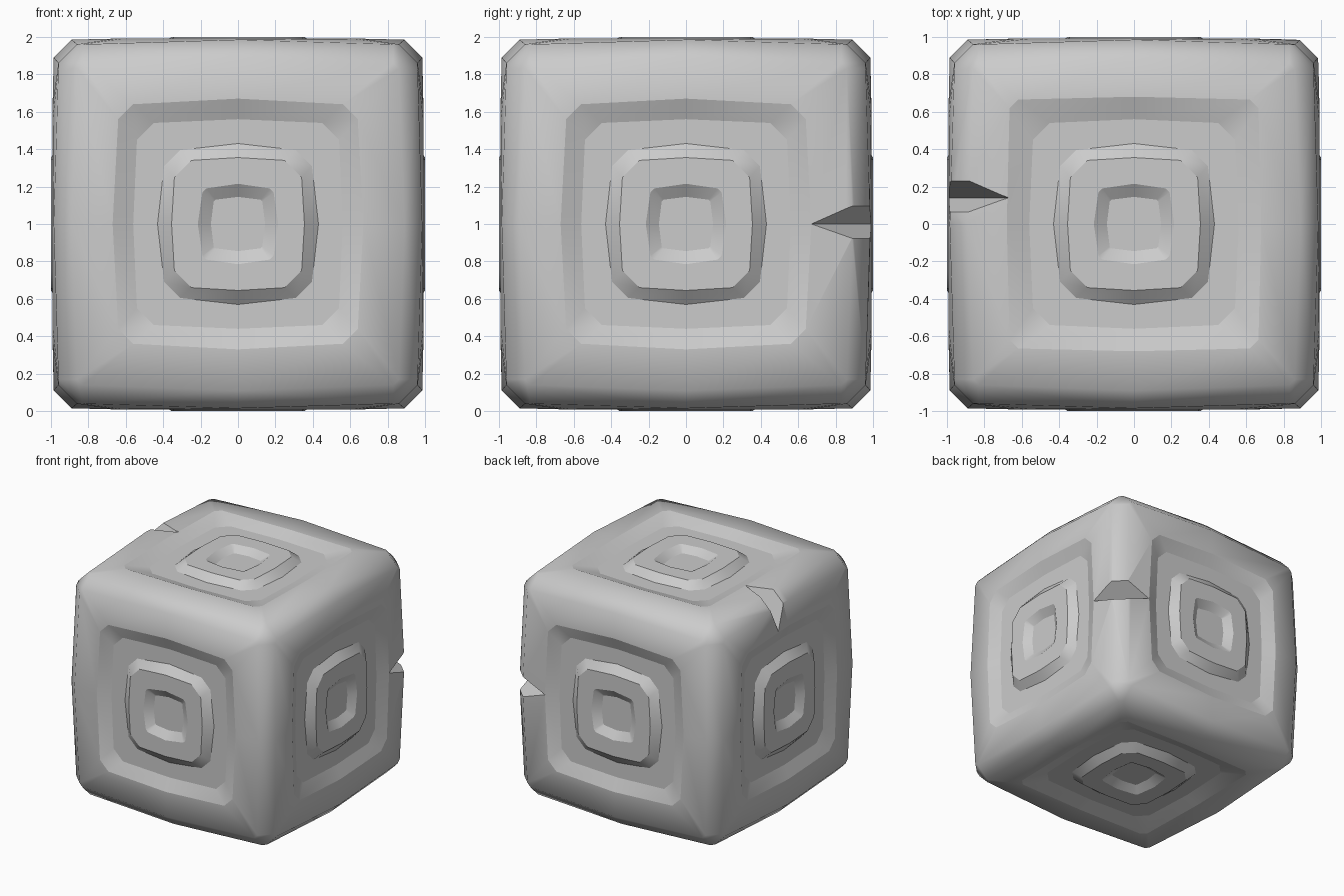
import bpy, bmesh
from mathutils import Vector

if "Cube" in bpy.data.objects:
    bpy.data.objects.remove(bpy.data.objects["Cube"])

# Concentric carving: (side middle, corner long, corner short, height)
RINGS = [(.89, .86, .83, .96), (.67, .64, .56, .99), (.56, .54, .45, .945),
         (.43, .395, .31, .945), (.355, .34, .25, 1.0),
         (.215, .19, .17, 1.0), (.145, .13, .12, .955)]
SQUARE_RING = (.68, .665, .62, .99)      # squarer outer groove, top and bottom


def ring_points(m, a, b):
    quarter = [(m, 0), (a, b), (b, a)]
    pts = []
    for _ in range(4):
        pts += quarter
        quarter = [(-y, x) for x, y in quarter]
    return pts


def make_object(name, bm):
    bmesh.ops.recalc_face_normals(bm, faces=bm.faces)
    mesh = bpy.data.meshes.new(name)
    bm.to_mesh(mesh)
    bm.free()
    ob = bpy.data.objects.new(name, mesh)
    bpy.context.collection.objects.link(ob)
    return ob


# Stone block: carved rings on six faces
bm = bmesh.new()
panels = []
for axis in range(3):
    for sign in (-1, 1):
        n = Vector((0, 0, 0))
        n[axis] = sign
        u = Vector((0, 0, 0))
        u[(axis + 1) % 3] = 1
        v = n.cross(u)
        loops = []
        for i, ring in enumerate(RINGS):
            m, a, b, h = SQUARE_RING if (i == 1 and axis == 2) else ring
            loop = []
            for k, (x, y) in enumerate(ring_points(m, a, b)):
                height = .985 if (i == 0 and k % 3 == 0) else h
                loop.append(bm.verts.new(u * x + v * y + n * height))
            loops.append(loop)
        panels.append(loops)

# Rounded edges and corners: hull around the outer rings, caps removed
outer = [vert for loops in panels for vert in loops[0]]
bmesh.ops.convex_hull(bm, input=outer)
owner = {vert: i for i, loops in enumerate(panels) for vert in loops[0]}
caps = [f for f in bm.faces if len({owner.get(x, -1) for x in f.verts}) == 1]
for f in caps:
    bm.faces.remove(f)
for e in [e for e in bm.edges if not e.link_faces]:
    bm.edges.remove(e)

for loops in panels:
    for p, q in zip(loops, loops[1:]):
        for k in range(12):
            j = (k + 1) % 12
            bm.faces.new((p[k], p[j], q[j], q[k]))
    bm.faces.new(loops[-1])
for f in bm.faces:
    f.smooth = True
# Crisp edges around every groove
for loops in panels:
    for loop in loops[1:]:
        for k in range(12):
            e = bm.edges.get((loop[k], loop[(k + 1) % 12]))
            e.smooth = False
for vert in bm.verts:
    vert.co.z += 1
block = make_object("stone_block", bm)

# Chipped notches: wedge cutters across two edges
WEDGE = [(1.0, .66, 0), (.66, 1.0, 0), (.86, .86, 0)]
for w in (.10, -.08):
    WEDGE += [(1.0, .88, w), (.88, 1.0, w), (1.1, .88, w), (.88, 1.1, w), (1.1, 1.1, w)]


def cut_notch(place):
    cb = bmesh.new()
    for p in WEDGE:
        cb.verts.new(place(*p))
    res = bmesh.ops.convex_hull(cb, input=cb.verts)
    loose = [x for x in cb.verts if not x.link_faces]
    bmesh.ops.delete(cb, geom=loose, context='VERTS')
    cutter = make_object("notch_cutter", cb)
    cutter.hide_render = True
    mod = block.modifiers.new("notch", 'BOOLEAN')
    mod.operation = 'DIFFERENCE'
    mod.solver = 'EXACT'
    mod.object = cutter
    bpy.context.view_layer.objects.active = block
    bpy.ops.object.modifier_apply(modifier=mod.name)
    bpy.data.objects.remove(cutter)


cut_notch(lambda s, t, w: (s, t, 1 + w))             # back right upright edge
cut_notch(lambda s, t, w: (-s, .14 + w, 1 + t))      # top left edge
